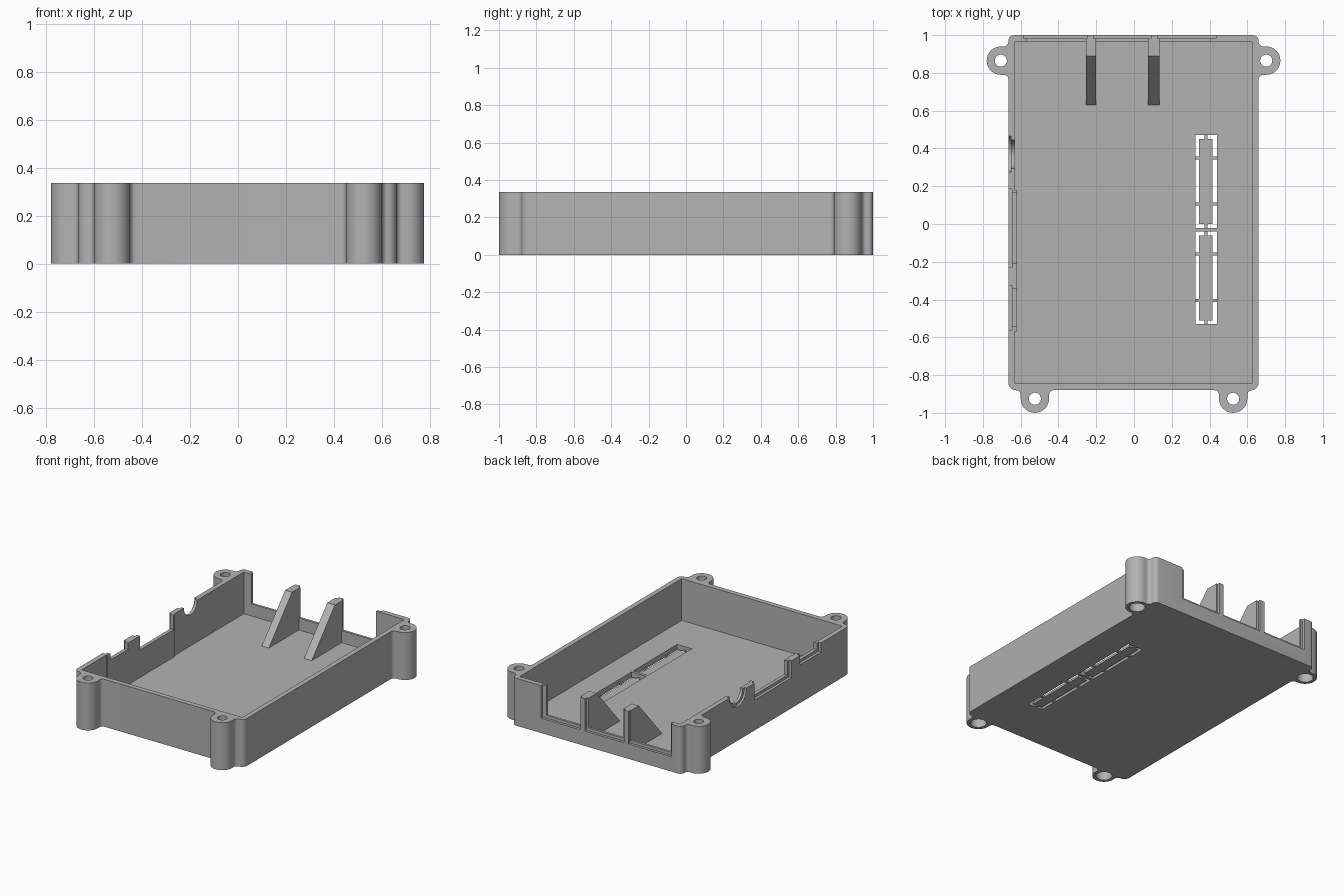
import bpy, bmesh, math
from mathutils import Vector

cube = bpy.data.objects.get("Cube")
if cube:
    bpy.data.objects.remove(cube, do_unlink=True)

grey = bpy.data.materials.new("mid_grey")
grey.use_nodes = True
colour = (0.45, 0.45, 0.45, 1)
grey.diffuse_color = colour
grey.node_tree.nodes["Principled BSDF"].inputs["Base Color"].default_value = colour

H, FLOOR = 0.335, 0.04          # overall height, floor thickness
X0, X1, Y0, Y1 = -0.665, 0.66, -0.88, 1.0
WALL, BOSS = 0.035, 0.075


def prism(name, points, direction):
    """Extrude a closed outline along a direction."""
    bm = bmesh.new()
    face = bm.faces.new([bm.verts.new(p) for p in points])
    out = bmesh.ops.extrude_face_region(bm, geom=[face])
    bmesh.ops.translate(bm, vec=direction,
                        verts=[v for v in out["geom"] if isinstance(v, bmesh.types.BMVert)])
    bmesh.ops.recalc_face_normals(bm, faces=bm.faces)
    mesh = bpy.data.meshes.new(name)
    bm.to_mesh(mesh)
    bm.free()
    mesh.materials.append(grey)
    obj = bpy.data.objects.new(name, mesh)
    bpy.context.collection.objects.link(obj)
    return obj


def box(name, x, y, z):
    pts = [(x[0], y[0], z[0]), (x[1], y[0], z[0]), (x[1], y[1], z[0]), (x[0], y[1], z[0])]
    return prism(name, pts, (0, 0, z[1] - z[0]))


def cylinder(name, centre, r, length, axis="z", n=32):
    ring = [(r * math.cos(2 * math.pi * i / n), r * math.sin(2 * math.pi * i / n)) for i in range(n)]
    c = Vector(centre)
    if axis == "z":
        return prism(name, [c + Vector((a, b, 0)) for a, b in ring], (0, 0, length))
    return prism(name, [c + Vector((0, a, b)) for a, b in ring], (length, 0, 0))


def combine(target, tool, operation="DIFFERENCE"):
    """Apply a boolean and discard the tool."""
    mod = target.modifiers.new("cut", "BOOLEAN")
    mod.operation, mod.object, mod.solver = operation, tool, "EXACT"
    bpy.context.view_layer.update()
    graph = bpy.context.evaluated_depsgraph_get()
    mesh = bpy.data.meshes.new_from_object(target.evaluated_get(graph))
    target.modifiers.clear()
    target.data = mesh
    bpy.data.objects.remove(tool, do_unlink=True)


def smooth(obj):
    bpy.ops.object.select_all(action="DESELECT")
    obj.select_set(True)
    bpy.context.view_layer.objects.active = obj
    bpy.ops.object.shade_smooth_by_angle(angle=math.radians(30))


# Outline of the tray: rounded corners plus four screw tabs
outline = []                    # (point, fillet radius)


def tab(centre, base, out):
    c, out = Vector(centre), Vector(out)
    side = Vector((-out.y, out.x))
    to_base = out * (Vector(base) - c).dot(out)
    outline.append((c - side * BOSS + to_base, 0.025))
    for i in range(17):
        t = math.pi * i / 16
        outline.append((c - side * BOSS * math.cos(t) + out * BOSS * math.sin(t), 0))
    outline.append((c + side * BOSS + to_base, 0.025))


bosses = [(-0.525, -0.925), (0.525, -0.925), (0.70, 0.865), (-0.705, 0.865)]
outline.append((Vector((X0, Y0)), 0.04))
tab(bosses[0], (0, Y0), (0, -1))
tab(bosses[1], (0, Y0), (0, -1))
outline.append((Vector((X1, Y0)), 0.04))
tab(bosses[2], (X1, 0), (1, 0))
outline.append((Vector((X1, Y1)), 0.03))
outline.append((Vector((X0, Y1)), 0.03))
tab(bosses[3], (X0, 0), (-1, 0))

points = []
for i, (p, r) in enumerate(outline):
    if r == 0:
        points.append((p.x, p.y, 0))
        continue
    u = (outline[i - 1][0] - p).normalized()
    v = (outline[(i + 1) % len(outline)][0] - p).normalized()
    for k in range(7):
        t = math.pi / 2 * k / 6
        q = p + r * (u + v) - r * (v * math.cos(t) + u * math.sin(t))
        points.append((q.x, q.y, 0))

tray = prism("tray_shell", points, (0, 0, H))
combine(tray, box("cavity", (X0 + WALL, X1 - WALL), (Y0 + WALL, Y1 - WALL), (FLOOR, 1)))

# Thickened strip inside the port wall
combine(tray, box("port_pad", (X0 + 0.02, X0 + 0.045), (-0.57, 0.18), (0.02, H)), "UNION")

# Screw holes with wider recesses underneath
for x, y in bosses:
    combine(tray, cylinder("hole", (x, y, -0.1), 0.032, 1))
    combine(tray, cylinder("recess", (x, y, -0.1), 0.052, 0.16))

# Wide opening in the back wall, rebated on the outside
combine(tray, box("opening", (-0.57, 0.405), (0.9, 1.1), (0.125, 1)))
combine(tray, box("rebate", (-0.585, 0.435), (0.982, 1.1), (0.105, 1)))

# Port cutouts in the side wall: round jack, large and small sockets
combine(tray, cylinder("jack", (-0.8, 0.37, H), 0.075, 0.25, "x"))
combine(tray, cylinder("jack_rim", (-0.8, 0.37, H), 0.095, 0.15, "x"))
for low, high, z in ((-0.21, 0.165, 0.235), (-0.54, -0.345, 0.29)):
    combine(tray, box("socket", (-0.8, -0.55), (low, high), (z, 1)))
    combine(tray, box("socket_rim", (-0.8, X0 + 0.02), (low - 0.02, high + 0.02), (z - 0.02, 1)))

# Floor slots, each left with a thin island held by small bridges
for low, high in ((-0.53, -0.04), (-0.02, 0.47)):
    combine(tray, box("slot", (0.325, 0.44), (low, high), (-0.1, 0.1)))
smooth(tray)

for n, (low, high) in enumerate(((-0.53, -0.04), (-0.02, 0.47))):
    island = box(f"slot_island_{n + 1}", (0.345, 0.415), (low + 0.02, high - 0.02), (0, 0.016))
    combine(island, box("end_bridge", (0.372, 0.39), (low, high), (0, 0.016)), "UNION")
    for f in (0.255, 0.755):
        y = low + f * (high - low)
        combine(island, box("side_bridge", (0.325, 0.44), (y - 0.008, y + 0.008), (0, 0.016)), "UNION")

# Sloped ribs with narrow posts at the back opening
for side, x, post in (("right", (-0.255, -0.2), (-0.25, -0.215)), ("left", (0.075, 0.135), (0.09, 0.125))):
    profile = [(0.63, FLOOR), (0.982, FLOOR), (0.982, H), (0.89, H)]
    rib = prism(f"{side}_rib", [(x[0], y, z) for y, z in profile], (x[1] - x[0], 0, 0))
    combine(rib, box("post", post, (0.95, Y1), (0.1, H)), "UNION")
